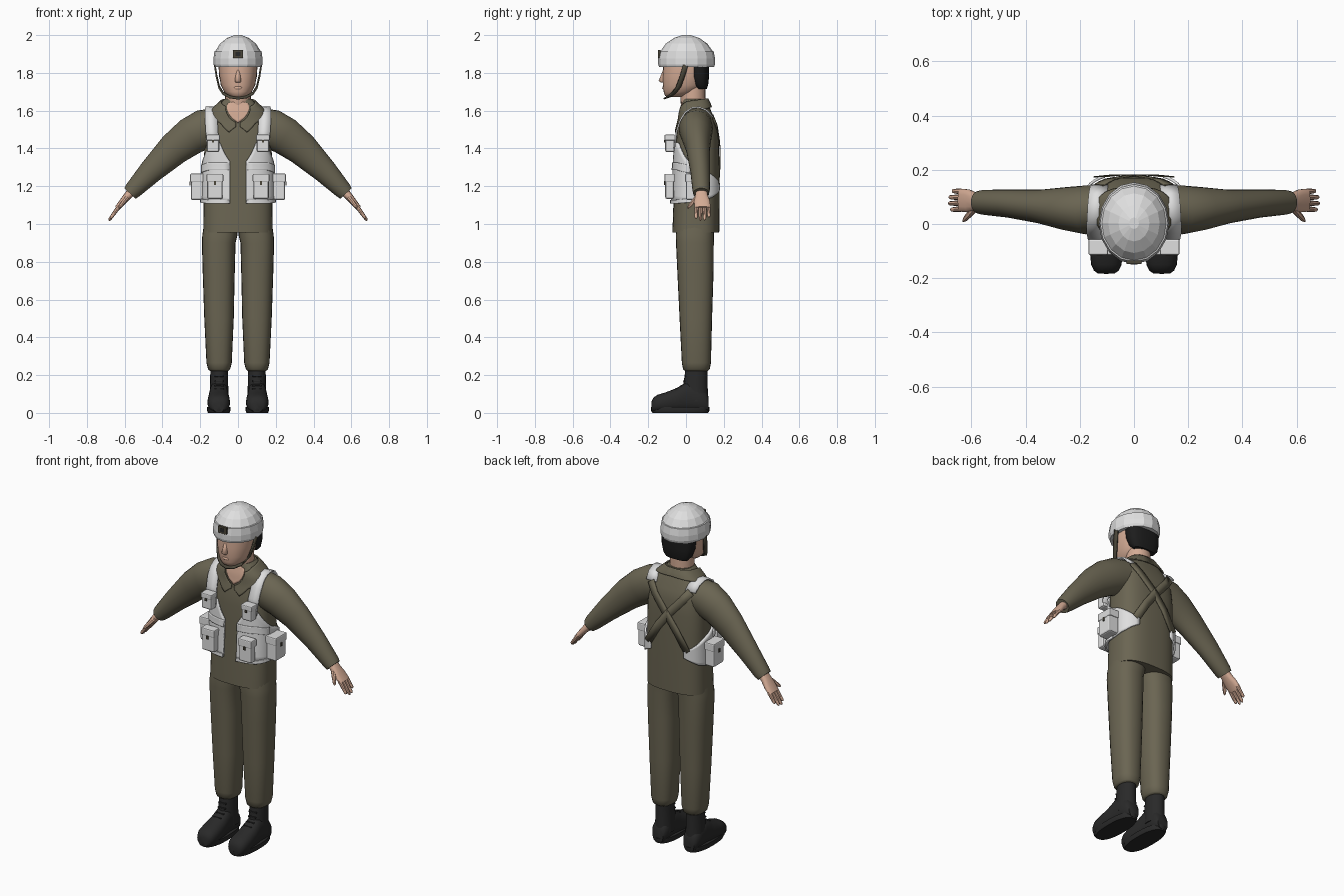
import bpy, bmesh, math
from mathutils import Vector as V


def material(name, r, g, b):
    m = bpy.data.materials.new(name)
    m.diffuse_color = (r, g, b, 1)
    return m


OLIVE = material("olive_cloth", 0.145, 0.13, 0.085)
WHITE = material("pale_grey", 0.74, 0.74, 0.74)
SKIN = material("skin", 0.66, 0.41, 0.3)
BLACK = material("black_leather", 0.022, 0.022, 0.022)
HAIR = material("black_hair", 0.012, 0.012, 0.012)
STRAP = material("dark_strap", 0.07, 0.062, 0.042)


def finish(name, bm, mat, mirror=False, smooth=40, solid=0, bevel=0):
    bmesh.ops.recalc_face_normals(bm, faces=bm.faces)
    me = bpy.data.meshes.new(name)
    bm.to_mesh(me)
    bm.free()
    me.materials.append(mat)
    if smooth:
        me.shade_smooth()
        me.set_sharp_from_angle(angle=math.radians(smooth))
    ob = bpy.data.objects.new(name, me)
    bpy.context.collection.objects.link(ob)
    if solid:
        s = ob.modifiers.new("thickness", "SOLIDIFY")
        s.thickness, s.offset = solid, 0
    if bevel:
        b = ob.modifiers.new("bevel", "BEVEL")
        b.width, b.segments = bevel, 2
    if mirror:
        ob.modifiers.new("mirror", "MIRROR").use_clip = False
    return ob


def power(a, n):
    return math.copysign(abs(a) ** (2 / n), a)


def loft(name, rings, mat, sides=20, n=2.0, **kw):
    """Skin superellipse rings given as (centre, half axis u, half axis v)."""
    bm = bmesh.new()
    loops = []
    for c, u, v in rings:
        angles = [2 * math.pi * i / sides for i in range(sides)]
        loops.append([bm.verts.new(V(c) + V(u) * power(math.cos(a), n) + V(v) * power(math.sin(a), n))
                      for a in angles])
    for a, b in zip(loops, loops[1:]):
        for i in range(sides):
            j = (i + 1) % sides
            bm.faces.new((a[i], a[j], b[j], b[i]))
    bm.faces.new(loops[0])
    bm.faces.new(loops[-1])
    return finish(name, bm, mat, **kw)


def stack(name, rows, mat, **kw):
    """Loft upward; rows are (z, x, y, half width, half depth)."""
    return loft(name, [((x, y, z), (rx, 0, 0), (0, ry, 0)) for z, x, y, rx, ry in rows], mat, **kw)


def limb(name, pts, radii, mat, **kw):
    """Loft along a path; radii are (across, along y)."""
    pts = [V(p) for p in pts]
    rings = []
    for i, (p, (a, b)) in enumerate(zip(pts, radii)):
        t = pts[min(i + 1, len(pts) - 1)] - pts[max(i - 1, 0)]
        rings.append((p, V((-t.z, 0, t.x)).normalized() * a, (0, b, 0)))
    return loft(name, rings, mat, **kw)


def grid(name, rows, mat, **kw):
    bm = bmesh.new()
    vs = [[bm.verts.new(p) for p in r] for r in rows]
    for a, b in zip(vs, vs[1:]):
        for i in range(len(a) - 1):
            bm.faces.new((a[i], a[i + 1], b[i + 1], b[i]))
    return finish(name, bm, mat, **kw)


def ribbon(name, pts, width, side, mat, solid=0.008, **kw):
    w = V(side).normalized() * width / 2
    return grid(name, [(V(p) - w, V(p) + w) for p in pts], mat, solid=solid, **kw)


def box(name, c, size, mat, bevel=0.006, mirror=True):
    bm = bmesh.new()
    bmesh.ops.create_cube(bm, size=1)
    for v in bm.verts:
        v.co = V(c) + V(a * b for a, b in zip(v.co, size))
    return finish(name, bm, mat, mirror=mirror, smooth=0, bevel=bevel)


# Jacket body: z, x, y, half width, half depth
TORSO = [(0.955, 0, 0.052, 0.183, 0.124), (1.1, 0, 0.055, 0.182, 0.122), (1.3, 0, 0.06, 0.18, 0.117),
         (1.42, 0, 0.06, 0.178, 0.115), (1.5, 0, 0.062, 0.17, 0.108), (1.55, 0, 0.062, 0.16, 0.095),
         (1.6, 0, 0.052, 0.137, 0.08), (1.635, 0, 0.05, 0.1, 0.07), (1.662, 0, 0.045, 0.07, 0.062)]
TN = 2.8
stack("jacket_body", TORSO, OLIVE, sides=40, n=TN)


def on_torso(deg, z, off):
    """Point on the jacket surface; 0 degrees is the front, 90 the +x side."""
    z = min(max(z, TORSO[0][0]), TORSO[-1][0])
    for a, b in zip(TORSO, TORSO[1:]):
        if z <= b[0]:
            f = (z - a[0]) / (b[0] - a[0])
            y, rx, ry = (a[k] + f * (b[k] - a[k]) for k in (2, 3, 4))
            break
    t = math.radians(deg)
    return V((power(math.sin(t), TN) * (rx + off), y - power(math.cos(t), TN) * (ry + off), z))


def shell(name, cols, off, mat, thick=0.008, **kw):
    """Panel hugging the jacket; cols are (degrees, low z, high z)."""
    rows = []
    for a, b in zip(cols, cols[1:]):
        for k in range(4):
            d, lo, hi = (p + (q - p) * k / 4 for p, q in zip(a, b))
            rows.append([on_torso(d, lo + (hi - lo) * i / 8, off) for i in range(9)])
    d, lo, hi = cols[-1]
    rows.append([on_torso(d, lo + (hi - lo) * i / 8, off) for i in range(9)])
    return grid(name, rows, mat, solid=thick, **kw)


# Sleeves, hands
limb("sleeve", [(0.08, 0.06, 1.53), (0.18, 0.052, 1.502), (0.25, 0.056, 1.465), (0.34, 0.064, 1.396),
                (0.46, 0.075, 1.28), (0.555, 0.08, 1.18), (0.572, 0.08, 1.162)],
     [(0.09, 0.08), (0.105, 0.09), (0.1, 0.08), (0.087, 0.063), (0.065, 0.052), (0.047, 0.046), (0.041, 0.042)],
     OLIVE, sides=24, mirror=True)
limb("palm", [(0.56, 0.082, 1.175), (0.585, 0.082, 1.148), (0.61, 0.085, 1.118), (0.64, 0.088, 1.083)],
     [(0.024, 0.03), (0.021, 0.034), (0.018, 0.043), (0.014, 0.043)], SKIN, sides=14, n=2.5, mirror=True)
for i, length in enumerate((0.046, 0.054, 0.052, 0.04)):
    y = 0.056 + i * 0.021
    pts = [(0.63 + length * f, y + (i - 1.5) * 0.002 * f, 1.093 - length * 1.4 * f) for f in (0, 0.5, 0.9, 1)]
    limb(f"finger_{i + 1}", pts, [(0.012, 0.0105), (0.01, 0.0098), (0.008, 0.008), (0.003, 0.003)],
         SKIN, sides=8, mirror=True)
limb("thumb", [(0.585, 0.06, 1.143), (0.605, 0.038, 1.118), (0.622, 0.02, 1.096), (0.63, 0.012, 1.085)],
     [(0.013, 0.016), (0.012, 0.014), (0.01, 0.011), (0.004, 0.005)], SKIN, sides=8, mirror=True)

# Trouser legs
stack("trouser_leg", [(0.222, 0.1, 0.055, 0.048, 0.06), (0.23, 0.1, 0.055, 0.058, 0.07),
                      (0.265, 0.1, 0.055, 0.067, 0.077), (0.5, 0.1005, 0.052, 0.078, 0.086),
                      (0.75, 0.102, 0.05, 0.085, 0.096), (0.9, 0.102, 0.047, 0.089, 0.1),
                      (0.94, 0.096, 0.047, 0.093, 0.101), (1.0, 0.09, 0.05, 0.09, 0.1)],
      OLIVE, sides=24, n=2.4, mirror=True)

# Boots: shaft, foot, sole, laces
stack("boot_shaft", [(0.06, 0.1, 0.055, 0.052, 0.064), (0.15, 0.1, 0.05, 0.048, 0.064),
                     (0.25, 0.1, 0.057, 0.046, 0.057)], BLACK, mirror=True)
FOOT = [(-0.183, 0.03, 0.055), (-0.172, 0.046, 0.077), (-0.15, 0.056, 0.092), (-0.11, 0.06, 0.104),
        (-0.05, 0.056, 0.127), (-0.02, 0.053, 0.145), (0.01, 0.05, 0.165), (0.06, 0.05, 0.15),
        (0.105, 0.046, 0.11), (0.12, 0.034, 0.08)]
loft("boot_foot", [((0.102, y, h / 2 + 0.004), (rx, 0, 0), (0, 0, h / 2)) for y, rx, h in FOOT],
     BLACK, n=2.4, mirror=True)
stack("boot_sole", [(0, 0.102, -0.03, 0.057, 0.147), (0.012, 0.102, -0.03, 0.062, 0.155),
                    (0.03, 0.102, -0.03, 0.061, 0.154)], BLACK, sides=28, n=2.4, mirror=True)
for i, (y, z) in enumerate([(-0.05, 0.127), (-0.025, 0.143), (-0.01, 0.168), (-0.004, 0.195)]):
    box(f"boot_lace_{i + 1}", (0.1, y, z), (0.05, 0.01, 0.008), BLACK, 0.002)

# Neck, open collar, head
stack("neck", [(1.57, 0, 0.045, 0.055, 0.055), (1.61, 0, 0.038, 0.066, 0.064), (1.67, 0, 0.036, 0.068, 0.066),
               (1.75, 0, 0.035, 0.066, 0.067)], SKIN, sides=24)
shell("open_neck_skin", [(-24, 1.63, 1.64), (0, 1.535, 1.65), (24, 1.63, 1.64)], 0.004, SKIN, 0.004)
shell("collar", [(1, 1.515, 1.535), (9, 1.485, 1.56), (24, 1.53, 1.622), (60, 1.585, 1.645),
                 (120, 1.61, 1.66), (180, 1.62, 1.662)], 0.008, OLIVE, mirror=True)
stack("head", [(1.672, 0, -0.065, 0.03, 0.035), (1.68, 0, -0.05, 0.052, 0.062), (1.7, 0, -0.03, 0.074, 0.088),
               (1.735, 0, -0.012, 0.091, 0.11), (1.79, 0, -0.006, 0.1, 0.118), (1.84, 0, 0, 0.103, 0.12),
               (1.9, 0, 0, 0.1, 0.12)], SKIN, sides=28, n=2.2)
stack("nose", [(1.748, 0, -0.118, 0.012, 0.012), (1.757, 0, -0.125, 0.017, 0.02), (1.79, 0, -0.116, 0.013, 0.016),
               (1.82, 0, -0.108, 0.01, 0.012)], SKIN, sides=12, smooth=80)
stack("lips", [(1.708, 0, -0.1, 0.02, 0.015), (1.718, 0, -0.11, 0.026, 0.016), (1.728, 0, -0.112, 0.02, 0.012)],
      SKIN, sides=12, smooth=80)
stack("hair", [(1.715, 0, 0.085, 0.07, 0.025), (1.735, 0, 0.077, 0.088, 0.04), (1.78, 0, 0.07, 0.1, 0.052),
               (1.86, 0, 0.064, 0.104, 0.058)], HAIR, sides=20, n=2.6)

# Helmet: faceted dome over a raised band, front mount, chin strap
stack("helmet", [(1.83, 0, 0.003, 0.124, 0.145), (1.845, 0, 0.003, 0.13, 0.15), (1.875, 0, 0.003, 0.13, 0.151),
                 (1.915, 0, 0.003, 0.125, 0.143), (1.917, 0, 0.003, 0.119, 0.137), (1.955, 0, 0.003, 0.095, 0.11),
                 (1.985, 0, 0.003, 0.057, 0.067), (2.0, 0, 0.003, 0.018, 0.021)], WHITE, sides=16, smooth=0)
box("helmet_mount", (0, -0.141, 1.9), (0.055, 0.014, 0.042), STRAP, 0.002, False)
box("helmet_mount_slot", (0, -0.1465, 1.9), (0.026, 0.006, 0.022), BLACK, 0, False)
ribbon("chin_strap", [(0.124, 0.0, 1.85), (0.114, -0.018, 1.785), (0.1, -0.04, 1.725), (0.08, -0.065, 1.693),
                      (0.045, -0.09, 1.674), (0, -0.103, 1.668)], 0.032, (0, 0.9, 0.3), STRAP, mirror=True)

# Load vest: wrap panel, belt, shoulder straps, crossed back straps
shell("vest_panel", [(7, 1.11, 1.33), (14, 1.11, 1.37), (23, 1.11, 1.43), (42, 1.11, 1.43), (65, 1.115, 1.36),
                     (90, 1.12, 1.3), (120, 1.14, 1.26), (153, 1.18, 1.215)], 0.009, WHITE, 0.01, mirror=True)
shell("vest_belt", [(7, 1.285, 1.325), (45, 1.285, 1.325), (80, 1.27, 1.31)], 0.015, WHITE, mirror=True)
shell("vest_hem", [(7, 1.108, 1.128), (45, 1.108, 1.128), (90, 1.115, 1.135)], 0.015, WHITE, mirror=True)
ribbon("shoulder_strap", [(0.133, -0.062, 1.4), (0.138, -0.05, 1.49), (0.142, -0.03, 1.55), (0.142, -0.005, 1.59),
                          (0.14, 0.03, 1.614), (0.138, 0.07, 1.618), (0.134, 0.11, 1.602), (0.128, 0.142, 1.565)],
       0.066, (1, 0, 0), WHITE, mirror=True)
ribbon("back_strap", [(0.13, 0.143, 1.565), (0.09, 0.165, 1.51), (0.01, 0.179, 1.42), (-0.06, 0.181, 1.33),
                      (-0.13, 0.174, 1.215)], 0.046, (0.82, 0, -0.57), OLIVE, solid=0.004, mirror=True)

# Pouches: body, flap, closing tab
for name, c, s in [("chest_pouch", (0.132, -0.085, 1.425), (0.066, 0.05, 0.09)),
                   ("front_pouch", (0.122, -0.087, 1.197), (0.082, 0.046, 0.13)),
                   ("side_pouch", (0.217, 0.047, 1.195), (0.066, 0.095, 0.136))]:
    x, y, z = c
    w, d, h = s
    box(name, c, s, WHITE, 0.01)
    box(name + "_flap", (x, y, z + h * 0.36), (w + 0.006, d + 0.008, h * 0.34), WHITE)
    if name != "side_pouch":
        box(name + "_tab", (x, y - d / 2 - 0.004, z + h * 0.15), (0.012, 0.005, h * 0.16), STRAP, 0)
    else:
        box(name + "_tab", (x + w / 2 + 0.003, y, z + h * 0.15), (0.005, 0.012, h * 0.16), STRAP, 0)
